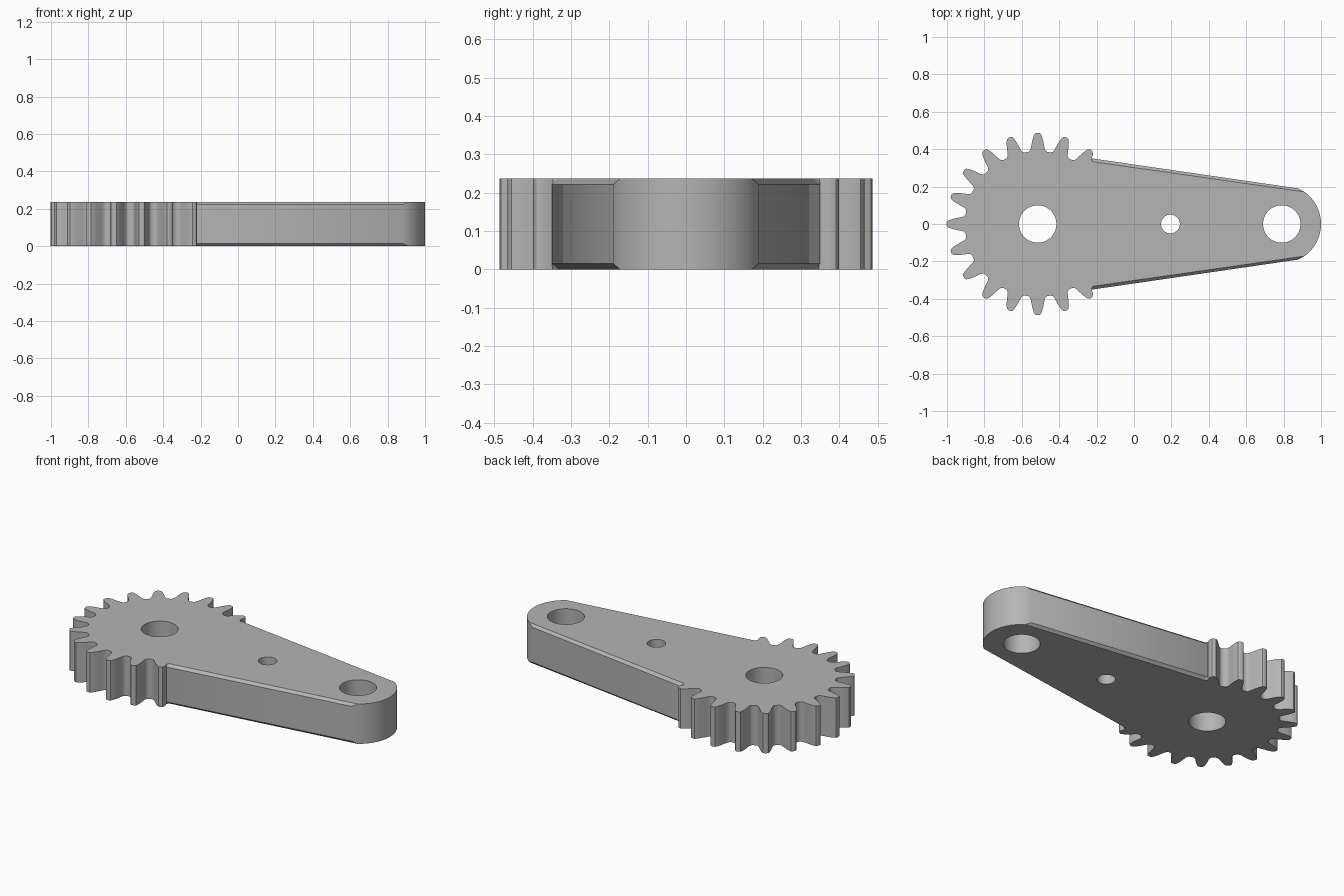
import bpy, bmesh, math

if "Cube" in bpy.data.objects:
    bpy.data.objects.remove(bpy.data.objects["Cube"], do_unlink=True)

HEIGHT, CHAMFER = 0.237, 0.015
GEAR_X, TEETH = -0.515, 20
ARM_START = -0.22
END_X, END_R = 0.79, 0.21

grey = bpy.data.materials.new("steel grey")
grey.use_nodes = True
grey.diffuse_color = (0.46, 0.46, 0.46, 1)
grey.node_tree.nodes["Principled BSDF"].inputs["Base Color"].default_value = (0.46, 0.46, 0.46, 1)

# Half a tooth: radius and half width, from root to tip
HALF_TOOTH = [(0.385, 0.052), (0.39, 0.044), (0.40, 0.038), (0.42, 0.034),
              (0.45, 0.028), (0.472, 0.021), (0.483, 0.015), (0.487, 0.007)]


def gear_points():
    """Teeth around the free side, from the upper arm joint to the lower one."""
    points = []
    for i in range(3, TEETH - 2):
        a = math.tau * i / TEETH
        profile = [(r, -w) for r, w in HALF_TOOTH] + [(r, w) for r, w in reversed(HALF_TOOTH)]
        if i == 3:
            profile = profile[4:]
        if i == TEETH - 3:
            profile = profile[:-4]
        for r, w in profile:
            x = GEAR_X + r * math.cos(a) - w * math.sin(a)
            points.append((min(x, ARM_START), r * math.sin(a) + w * math.cos(a)))
    return points


def outline(inset):
    """Whole plate outline; inset levels pull the straight arm sides inward."""
    joint_y = 0.333 if inset else 0.35
    inner = math.radians(55)
    corner = inner if inset else math.radians(64.7)
    steps = 32
    angles = [-corner] + [-inner + 2 * inner * k / steps for k in range(steps + 1)] + [corner]
    arc = [(END_X + END_R * math.cos(a), END_R * math.sin(a)) for a in angles]
    return gear_points() + [(ARM_START, -joint_y)] + arc + [(ARM_START, joint_y)]


# Plate with gear teeth, tapered arm, chamfered arm sides and round end
bm = bmesh.new()
rings = []
for z, inset in ((0, True), (CHAMFER, False), (HEIGHT - CHAMFER, False), (HEIGHT, True)):
    rings.append([bm.verts.new((x, y, z)) for x, y in outline(inset)])
count = len(rings[0])
for low, high in zip(rings, rings[1:]):
    for i in range(count):
        j = (i + 1) % count
        bm.faces.new((low[i], low[j], high[j], high[i]))
bm.faces.new(rings[0][::-1])
bm.faces.new(rings[-1])
bmesh.ops.remove_doubles(bm, verts=bm.verts, dist=0.0002)
bmesh.ops.recalc_face_normals(bm, faces=bm.faces)
mesh = bpy.data.meshes.new("gear_arm")
bm.to_mesh(mesh)
bm.free()
arm = bpy.data.objects.new("gear_arm", mesh)
bpy.context.collection.objects.link(arm)
mesh.materials.append(grey)

# Shaft hole, small middle hole and end pivot hole
for x, radius in ((GEAR_X, 0.1), (0.195, 0.05), (END_X, 0.1)):
    bpy.ops.mesh.primitive_cylinder_add(vertices=64, radius=radius, depth=1,
                                        location=(x, 0, HEIGHT / 2))
    cutter = bpy.context.object
    cutter.name = "hole_cutter"
    cutter.hide_render = True
    cutter.data.materials.append(grey)
    bpy.ops.object.select_all(action="DESELECT")
    bpy.context.view_layer.objects.active = arm
    arm.select_set(True)
    cut = arm.modifiers.new("hole", "BOOLEAN")
    cut.operation, cut.solver, cut.object = "DIFFERENCE", "EXACT", cutter
    bpy.ops.object.modifier_apply(modifier=cut.name)
    bpy.data.objects.remove(cutter, do_unlink=True)

bpy.ops.object.shade_smooth_by_angle(angle=math.radians(30))
